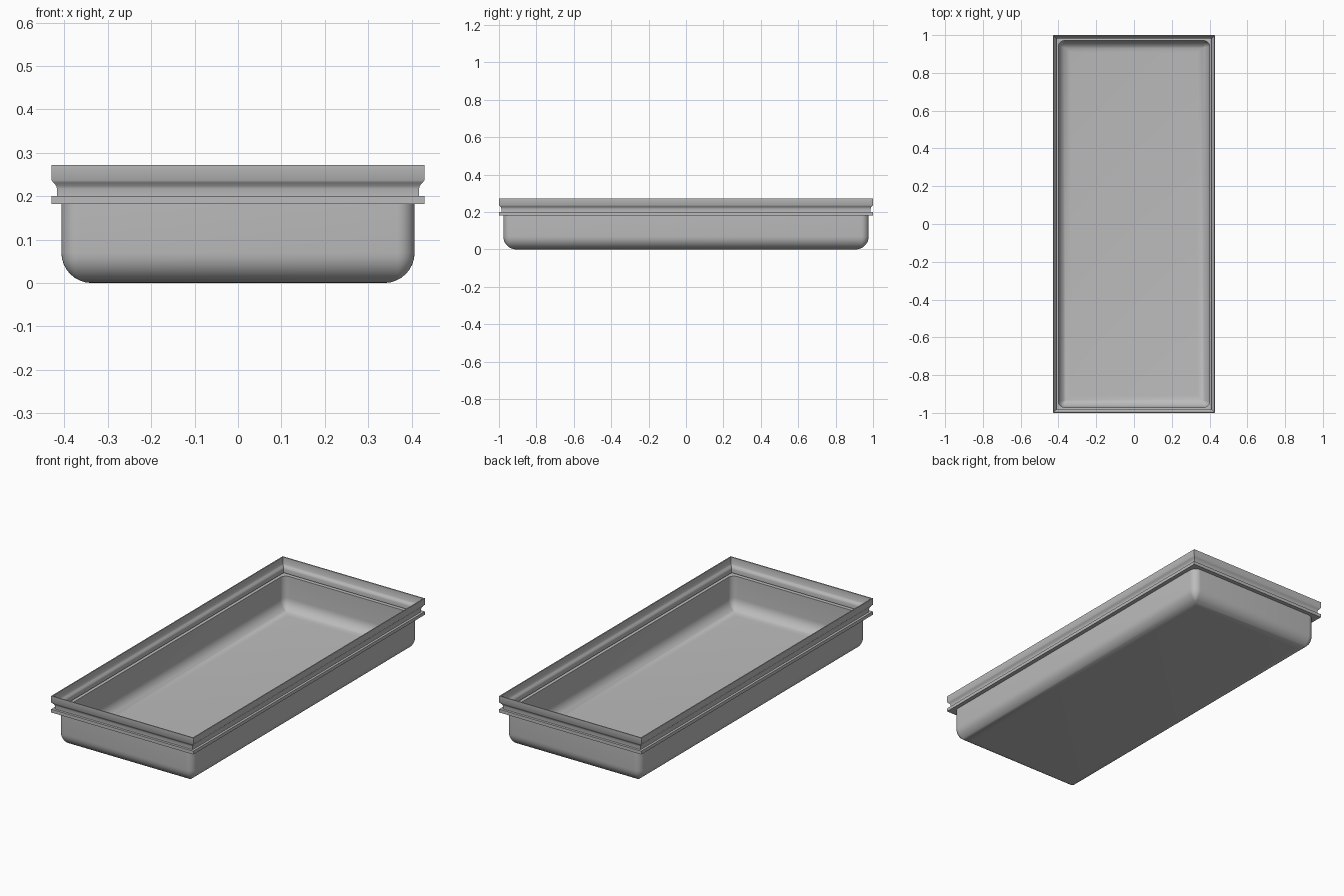
import bpy
import bmesh
from math import sin, cos, pi

cube = bpy.data.objects.get("Cube")
if cube:
    bpy.data.objects.remove(cube)

HALF_X, HALF_Y = 0.43, 1.0
SHEET = 0.006          # metal thickness
WALL = 0.023           # how far the basin sits inside the rim
FILLET = 0.07          # bottom edge rounding
CORNER = 0.04          # plan rounding of the basin
STEPS = 8


def ring(bm, inset, z, radius):
    """Rectangular loop of vertices with rounded corners."""
    verts = []
    for k, (sx, sy) in enumerate([(1, 1), (-1, 1), (-1, -1), (1, -1)]):
        cx = sx * (HALF_X - inset - radius)
        cy = sy * (HALF_Y - inset - radius)
        for i in range(STEPS + 1):
            a = (k + i / STEPS) * pi / 2
            verts.append(bm.verts.new((cx + radius * cos(a), cy + radius * sin(a), z)))
    return verts


def basin_bottom(wall, base, fillet, corner):
    """Section of the rounded bottom edge, from the floor up to the wall."""
    section = []
    for i in range(STEPS + 1):
        a = i / STEPS * pi / 2
        inward = fillet * (1 - sin(a))
        section.append((wall + inward, base + fillet * (1 - cos(a)), max(corner - inward, 0)))
    return section


# Outside of the basin, then the bead, neck and upright lip
outer = basin_bottom(WALL, 0, FILLET, CORNER)
outer += [(WALL, 0.182, CORNER)]
outer += [(d, z, 0) for d, z in [
    (0, 0.182), (0, 0.2), (0.013, 0.2), (0.013, 0.217),
    (0.011, 0.224), (0.005, 0.231), (0, 0.237), (0, 0.272)]]

# Inside of the same sheet, followed back down to the floor
inner = [(d, z, 0) for d, z in [
    (SHEET, 0.272), (SHEET, 0.235), (0.011, 0.229), (0.017, 0.222),
    (0.019, 0.215), (0.019, 0.194), (SHEET, 0.194), (SHEET, 0.188)]]
inner += [(WALL + SHEET, 0.188, CORNER - SHEET)]
inner += reversed(basin_bottom(WALL + SHEET, SHEET, FILLET - SHEET, CORNER - SHEET))

# Skin the section loops and close the two floors
bm = bmesh.new()
rings = [ring(bm, *s) for s in outer + inner]
for low, high in zip(rings, rings[1:]):
    n = len(low)
    for i in range(n):
        j = (i + 1) % n
        bm.faces.new((low[i], low[j], high[j], high[i]))
bm.faces.new(rings[0][::-1])
bm.faces.new(rings[-1])
bmesh.ops.remove_doubles(bm, verts=bm.verts[:], dist=0.00001)
bmesh.ops.recalc_face_normals(bm, faces=bm.faces[:])

mesh = bpy.data.meshes.new("tray")
bm.to_mesh(mesh)
bm.free()
tray = bpy.data.objects.new("tray", mesh)
bpy.context.collection.objects.link(tray)

# Plain grey metal
grey = bpy.data.materials.new("grey metal")
grey.use_nodes = True
colour = (0.5, 0.5, 0.5, 1)
grey.diffuse_color = colour
grey.node_tree.nodes["Principled BSDF"].inputs["Base Color"].default_value = colour
mesh.materials.append(grey)

bpy.ops.object.select_all(action='DESELECT')
tray.select_set(True)
bpy.context.view_layer.objects.active = tray
bpy.ops.object.shade_smooth_by_angle(angle=pi / 4)
